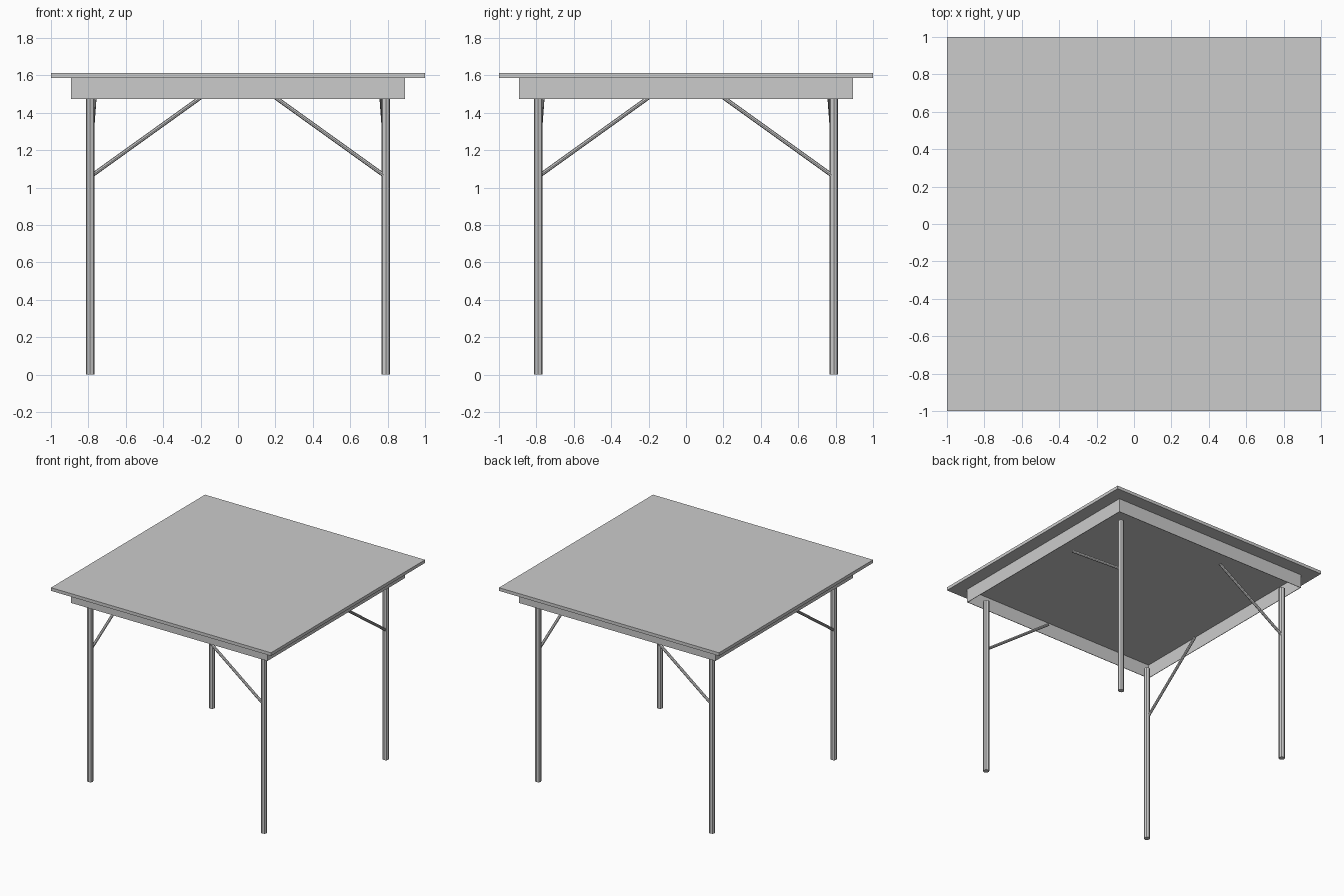
import bpy, bmesh, math
from mathutils import Vector, Matrix

old = bpy.data.objects.get("Cube")
if old:
    bpy.data.objects.remove(old, do_unlink=True)

GREY = (0.6, 0.6, 0.6, 1)
grey = bpy.data.materials.new("plain grey")
grey.use_nodes = True
grey.diffuse_color = GREY
grey.node_tree.nodes["Principled BSDF"].inputs["Base Color"].default_value = GREY

TOP, TOP_UNDER, APRON_BOTTOM = 1.613, 1.587, 1.475
LEG = 0.79


def add_object(name, bm):
    mesh = bpy.data.meshes.new(name)
    bm.to_mesh(mesh)
    bm.free()
    mesh.materials.append(grey)
    obj = bpy.data.objects.new(name, mesh)
    bpy.context.collection.objects.link(obj)
    return obj


def box(name, half_x, half_y, z0, z1, centre_y=0):
    bm = bmesh.new()
    bmesh.ops.create_cube(bm, size=1)
    bmesh.ops.scale(bm, vec=(2 * half_x, 2 * half_y, z1 - z0), verts=bm.verts)
    bmesh.ops.translate(bm, vec=(0, centre_y, (z0 + z1) / 2), verts=bm.verts)
    return add_object(name, bm)


def rod(name, start, end, radius, sides):
    start, end = Vector(start), Vector(end)
    axis = end - start
    bm = bmesh.new()
    bmesh.ops.create_cone(bm, cap_ends=True, segments=sides, radius1=radius,
                          radius2=radius, depth=axis.length)
    turn = Vector((0, 0, 1)).rotation_difference(axis).to_matrix().to_4x4()
    bm.transform(Matrix.Translation((start + end) / 2) @ turn)
    return add_object(name, bm)


# Square table top
box("table_top", 1, 1, TOP_UNDER, TOP)

# Thin hollow apron, legs and braces repeat by quarter turns
corners = ["front_left", "front_right", "back_right", "back_left"]
sides = ["front", "right", "back", "left"]
for i in range(4):
    quarter = Matrix.Rotation(-i * math.pi / 2, 4, "Z")
    apron = box(sides[i] + "_apron", 0.892, 0.002, APRON_BOTTOM, TOP_UNDER, -0.89)
    leg = rod(corners[i] + "_leg", (LEG, -LEG, 0), (LEG, -LEG, APRON_BOTTOM), 0.024, 8)
    brace = rod(corners[i] + "_brace", (0.78, -0.798, 1.066),
                (0.2, -0.767, 1.482), 0.011, 8)
    for part in (apron, leg, brace):
        part.data.transform(quarter)
